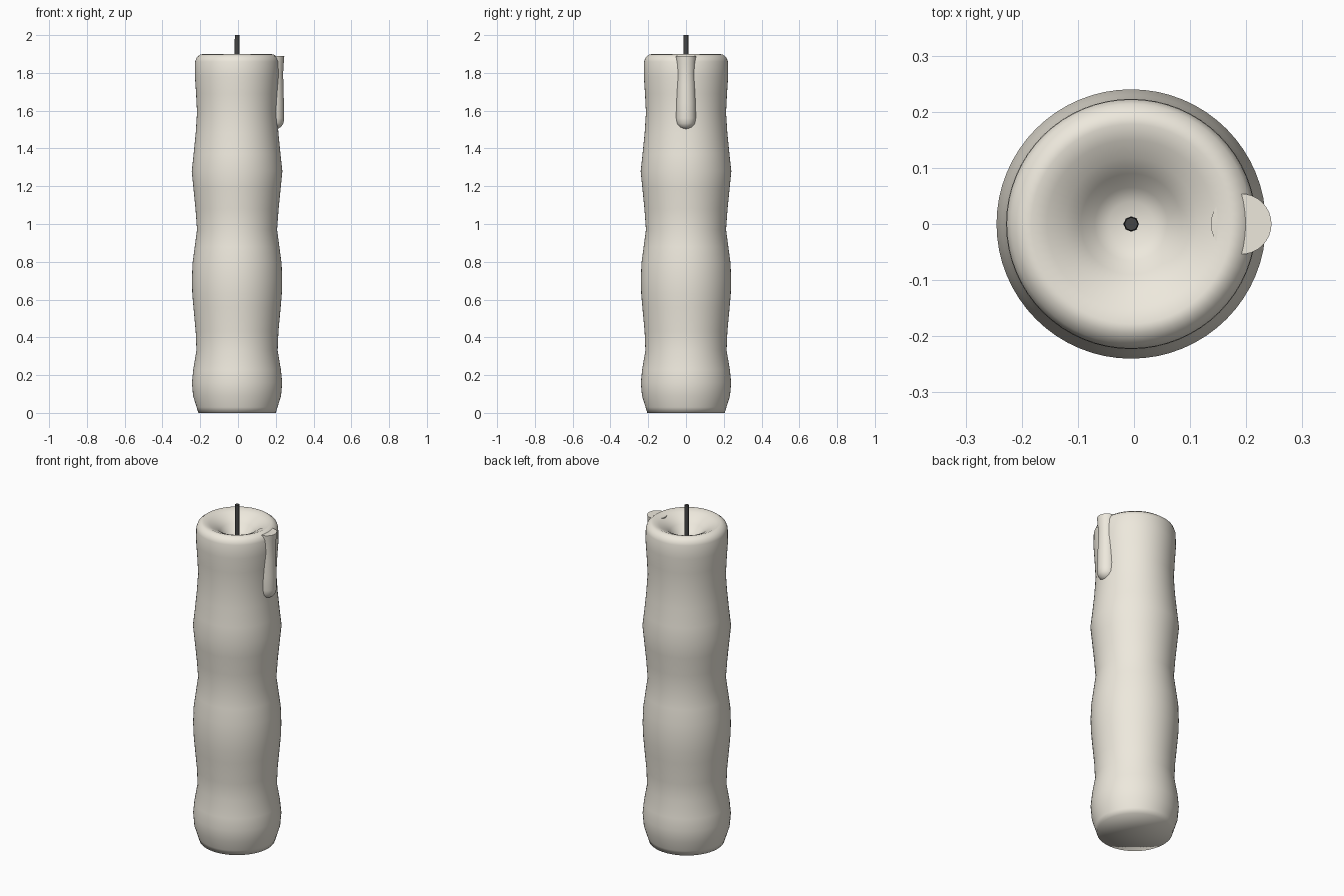
import bpy, bmesh, math

if "Cube" in bpy.data.objects:
    bpy.data.objects.remove(bpy.data.objects["Cube"])

CX = -0.005  # candle axis, offset so the drip stays inside the centred width


def material(name, color):
    m = bpy.data.materials.new(name)
    m.diffuse_color = (*color, 1)
    m.use_nodes = True
    m.node_tree.nodes["Principled BSDF"].inputs["Base Color"].default_value = m.diffuse_color
    return m


def lathe(name, profile, segments, center, mat):
    """Revolve (radius, z) points around a vertical axis; radius 0 is a pole."""
    bm = bmesh.new()
    rings = []
    for r, z in profile:
        if r == 0:
            rings.append([bm.verts.new((center[0], center[1], z))])
        else:
            rings.append([bm.verts.new((center[0] + r * math.cos(2 * math.pi * i / segments),
                                        center[1] + r * math.sin(2 * math.pi * i / segments), z))
                          for i in range(segments)])
    for a, b in zip(rings, rings[1:]):
        for i in range(segments):
            j = (i + 1) % segments
            if len(a) == 1:
                bm.faces.new((a[0], b[j], b[i]))
            elif len(b) == 1:
                bm.faces.new((a[i], a[j], b[0]))
            else:
                bm.faces.new((a[i], a[j], b[j], b[i]))
    bmesh.ops.recalc_face_normals(bm, faces=bm.faces)
    mesh = bpy.data.meshes.new(name)
    bm.to_mesh(mesh)
    bm.free()
    mesh.materials.append(mat)
    obj = bpy.data.objects.new(name, mesh)
    bpy.context.collection.objects.link(obj)
    return obj


wax = material("wax", (0.85, 0.81, 0.72))
char = material("charred_wick", (0.06, 0.06, 0.06))

# Wavy candle body with a melted hollow on top
body = lathe("candle_body", [
    (0, 0), (0.205, 0), (0.214, 0.03), (0.233, 0.09), (0.239, 0.16), (0.232, 0.23),
    (0.215, 0.33), (0.219, 0.43), (0.231, 0.56), (0.237, 0.63), (0.239, 0.70),
    (0.236, 0.79), (0.224, 0.88), (0.212, 0.97), (0.220, 1.08), (0.231, 1.19),
    (0.240, 1.28), (0.230, 1.37), (0.219, 1.48), (0.212, 1.59), (0.217, 1.69),
    (0.223, 1.78), (0.222, 1.86), (0.214, 1.882), (0.195, 1.897), (0.178, 1.90),
    (0.150, 1.888), (0.118, 1.872), (0.090, 1.848), (0.065, 1.818), (0.040, 1.803),
    (0, 1.80)], 64, (CX, 0), wax)

# Wax drip running down the right side, half sunk in the body
drip = lathe("wax_drip", [
    (0, 1.50), (0.020, 1.503), (0.038, 1.515), (0.050, 1.533), (0.053, 1.56),
    (0.052, 1.64), (0.049, 1.74), (0.048, 1.80), (0.051, 1.85), (0.054, 1.89),
    (0, 1.89)], 32, (0.191, 0), wax)

# Wick standing in the hollow
wick = lathe("wick", [
    (0, 1.78), (0.014, 1.78), (0.013, 1.90), (0.012, 2.0), (0, 2.0)],
    8, (CX, 0), char)

# The body is smooth all over; drip and wick keep sharp end caps
for p in body.data.polygons:
    p.use_smooth = True
for obj in (drip, wick):
    bpy.ops.object.select_all(action='DESELECT')
    obj.select_set(True)
    bpy.context.view_layer.objects.active = obj
    bpy.ops.object.shade_smooth_by_angle(angle=math.radians(50))
